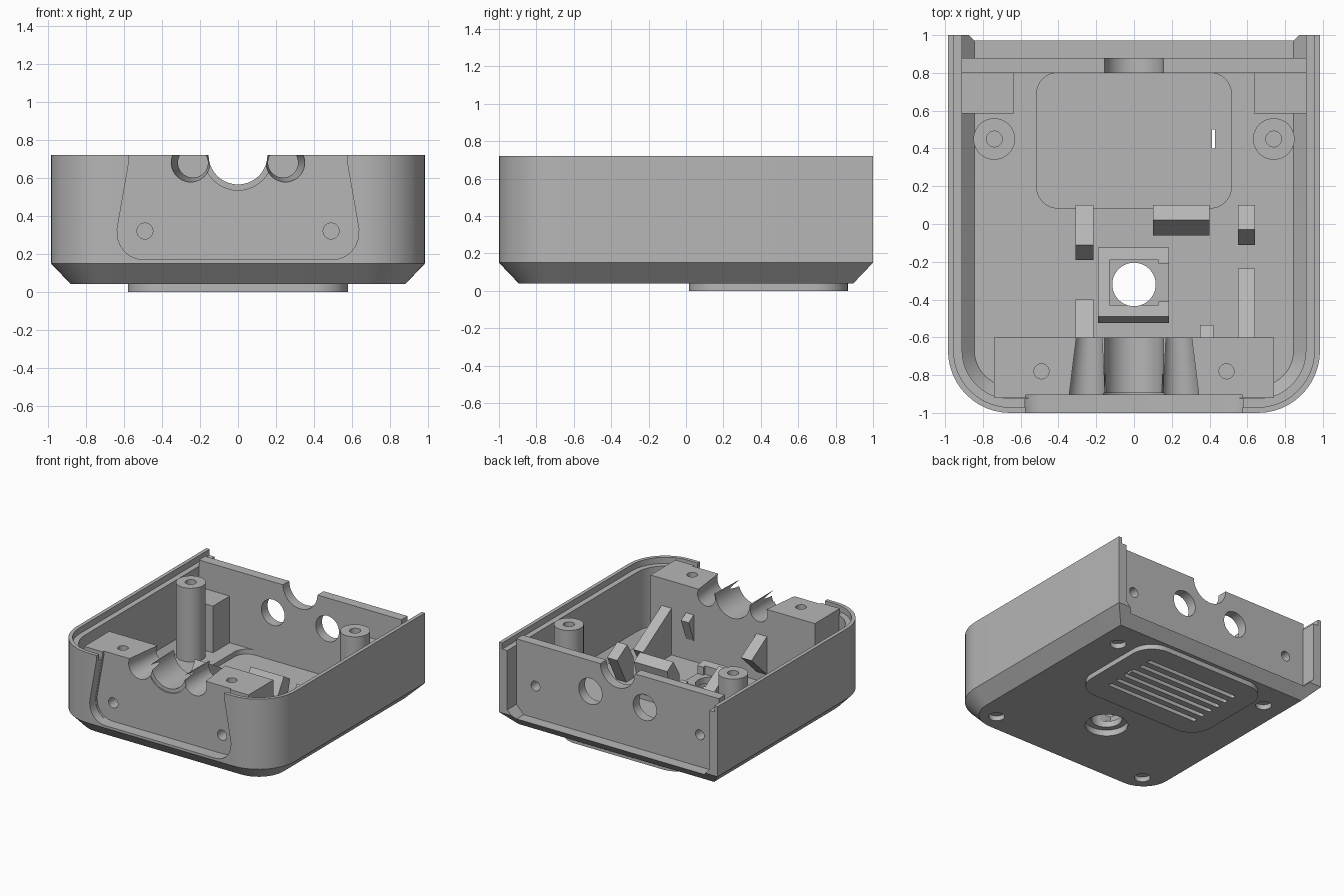
import bpy, bmesh, math
from mathutils import Matrix, Vector

if "Cube" in bpy.data.objects:
    bpy.data.objects.remove(bpy.data.objects["Cube"])

grey = bpy.data.materials.new("plain_grey")
grey.diffuse_color = (0.47, 0.47, 0.47, 1)
grey.use_nodes = True
grey.node_tree.nodes["Principled BSDF"].inputs["Base Color"].default_value = grey.diffuse_color


def make(name, bm):
    bmesh.ops.recalc_face_normals(bm, faces=bm.faces)
    me = bpy.data.meshes.new(name)
    bm.to_mesh(me)
    bm.free()
    ob = bpy.data.objects.new(name, me)
    bpy.context.collection.objects.link(ob)
    me.materials.append(grey)
    return ob


def loft(name, loops):
    """Skin equal-length rings of points and cap both ends."""
    bm = bmesh.new()
    rings = [[bm.verts.new(p) for p in ring] for ring in loops]
    n = len(rings[0])
    for a, b in zip(rings, rings[1:]):
        for i in range(n):
            j = (i + 1) % n
            bm.faces.new((a[i], a[j], b[j], b[i]))
    bm.faces.new(rings[0])
    bm.faces.new(rings[-1])
    return make(name, bm)


def plan(x, y0, y1, rf, rb, z, seg=12):
    """Rounded rectangle, with separate front and back corner radii."""
    pts = []
    for sx, y, r, start in ((1, y0, rf, -90), (1, y1, rb, 0), (-1, y1, rb, 90), (-1, y0, rf, 180)):
        cx, cy = sx * (x - r), y + (r if y == y0 else -r)
        for i in range(seg + 1 if r else 1):
            a = math.radians(start + 90 * i / seg)
            pts.append((cx + r * math.cos(a), cy + r * math.sin(a), z))
    return pts


def box(name, x0, x1, y0, y1, z0, z1):
    return loft(name, [[(x0, y0, z), (x1, y0, z), (x1, y1, z), (x0, y1, z)] for z in (z0, z1)])


def prism_x(name, x0, x1, yz):
    return loft(name, [[(x, y, z) for y, z in yz] for x in (x0, x1)])


def cyl(name, start, end, r0, r1=None, seg=40):
    a, b = Vector(start), Vector(end)
    bm = bmesh.new()
    rot = (b - a).to_track_quat('Z', 'Y').to_matrix().to_4x4()
    bmesh.ops.create_cone(bm, cap_ends=True, segments=seg, radius1=r0,
                          radius2=r0 if r1 is None else r1, depth=(b - a).length,
                          matrix=Matrix.Translation((a + b) / 2) @ rot)
    return make(name, bm)


def cut(ob, *cutters):
    for c in cutters:
        c.hide_render = True
        m = ob.modifiers.new("cut", 'BOOLEAN')
        m.operation, m.solver, m.object = 'DIFFERENCE', 'EXACT', c
        bpy.context.view_layer.objects.active = ob
        bpy.ops.object.modifier_apply(modifier=m.name)
        bpy.data.objects.remove(c)


def shell(name, levels, back):
    """Case outline at (height, inset) levels; back=None insets the rear too."""
    return loft(name, [plan(.985 - i, -1 + i, (1 - i) if back is None else back, .33 - i, 0, z)
                       for z, i in levels])


def front_recess():
    pts = [(.57, .8), (.575, .68), (.636, .33)]
    pts += [(.50 + .135 * math.cos(a), .31 + .14 * math.sin(a))
            for a in [math.radians(-15 * k) for k in range(7)]]
    pts += [(-x, z) for x, z in reversed(pts)]
    return loft("recess_cutter", [[(x, y, z) for x, z in pts] for y in (-1.1, -.905)])


# Case shell: chamfered tub, open at the back, stepped rim
body = shell("case_shell", [(.04, .105), (.15, 0), (.72, 0)], None)
cut(body,
    shell("cavity", [(.12, .14), (.188, .075), (.8, .075)], 1.1),
    shell("rim_step", [(.67, .03), (.8, .03)], 1.1),
    front_recess(),
    loft("floor_pocket", [plan(.515, .085, .80, .11, .11, z) for z in (.08, .2)]),
    box("sensor_slit", .412, .43, .40, .50, 0, .2),
    cyl("floor_hole", (0, -.32, 0), (0, -.32, .3), .115),
    cyl("floor_countersink", (0, -.32, .03), (0, -.32, .09), .16))
for x in (-.71, .71):
    for y in (.66, -.75):
        cut(body, cyl("foot_recess", (x, y, 0), (x, y, .08), .06, seg=24))

# Raised vent pad under the floor, with grooves
pad = loft("vent_pad", [plan(.58, .015, .865, .18, .18, z) for z in (0, .045)])
for k in range(6):
    y = .44 + (k - 2.5) * .09
    cut(pad, loft("groove", [plan(.42, y - .018, y + .018, .017, .017, z, 4) for z in (-.02, .03)]))
cut(pad, box("pad_slit", .412, .43, .40, .50, -.1, .2))

# Back wall with cable notch, round ports and screw holes
wall = prism_x("back_wall", -.912, .912, [(.80, .12), (.88, .12), (.88, .72), (.80, .72)])
cut(wall, cyl("notch", (0, .7, .72), (0, 1, .72), .155))
for s in (-1, 1):
    cut(wall, cyl("port", (s * .245, .7, .47), (s * .245, 1, .47), .105),
        cyl("screw", (s * .74, .7, .38), (s * .74, 1, .38), .04, seg=24),
        loft("corner_trim", [[(s * .846, y, .11), (s * .92, y, .11), (s * .92, y, .189)]
                             for y in (.7, 1)]))

# Front clamp block with cable channels and screw holes
block = box("front_block", -.74, .74, -.922, -.60, .115, .72)
cut(block, front_recess(),
    cyl("channel", (0, -1, .72), (0, -.5, .72), .155),
    cyl("channel_mouth", (0, -.93, .72), (0, -.895, .72), .185))
for s in (-1, 1):
    cut(block, cyl("side_channel", (s * .25, -.93, .68), (s * .235, -.55, .68), .104, .075),
        cyl("front_screw", (s * .49, -1, .32), (s * .49, -.8, .32), .042, seg=24),
        cyl("top_screw", (s * .49, -.78, .5), (s * .49, -.78, .8), .04, seg=24))

# Screw posts and rear corner blocks
for s, side in ((-1, "left"), (1, "right")):
    post = cyl(side + "_post", (s * .74, .45, .11), (s * .74, .45, .72), .11)
    cut(post, cyl("post_hole", (s * .74, .45, .4), (s * .74, .45, .8), .042, seg=24))
    xs = sorted((s * .635, s * .912))
    corner = box(side + "_corner_block", xs[0], xs[1], .585, .805, .115, .5)
    cut(corner, cyl("corner_hole", (s * .74, .7, .38), (s * .74, .9, .38), .04, seg=24))


# Sloped board supports: front ribs follow one tilted plane
def tilt(y):
    return .28 + .6 * (-.235 - y)


for name, x0, x1, y in (("left_front_rib", -.31, -.215, -.40),
                        ("right_front_rib", .55, .64, -.235),
                        ("small_front_rib", .35, .42, -.535)):
    z = tilt(y)
    prism_x(name, x0, x1, [(y, z), (-.61, tilt(-.61)), (-.61, .115), (y - .6 * (z - .115), .115)]
            if y > -.3 else [(y, z), (-.61, tilt(-.61)), (-.61, z - .2)])

# Rear supports lean backwards with a square-cut top
for name, x0, x1, yp in (("left_rear_rib", -.31, -.215, -.11),
                         ("right_rear_rib", .55, .64, -.03),
                         ("wide_rear_rib", .10, .40, .02)):
    prism_x(name, x0, x1, [(.10, .42 - .6 * (.10 - yp)), (yp, .42), (yp - .08, .29),
                           (yp - .08, .115), (yp + .01, .115)])

# Sensor socket around the floor hole
socket = prism_x("sensor_socket", -.19, .185,
                 [(-.125, .115), (-.125, .15), (-.49, .22), (-.525, .16), (-.525, .115)])
cut(socket, box("socket_pocket", -.13, .13, -.43, -.19, .14, .4),
    box("socket_side", .12, .3, -.41, -.21, .14, .4),
    cyl("socket_hole", (0, -.32, 0), (0, -.32, .4), .115))

# Smooth the round surfaces, keep the hard edges
for ob in list(bpy.context.collection.objects):
    bpy.ops.object.select_all(action='DESELECT')
    ob.select_set(True)
    bpy.context.view_layer.objects.active = ob
    bpy.ops.object.shade_smooth_by_angle(angle=math.radians(25))
